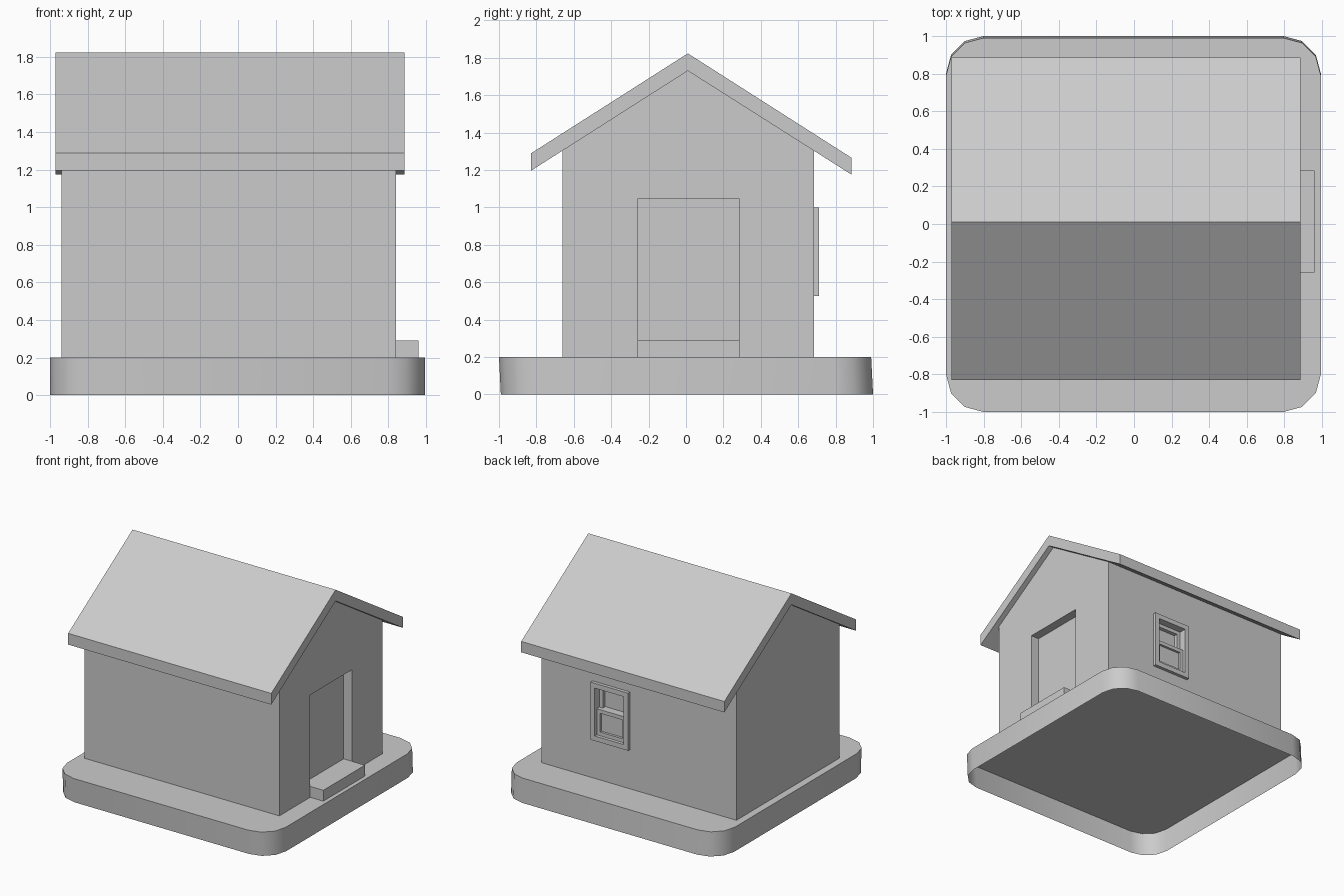
import bpy, bmesh, math

if "Cube" in bpy.data.objects:
    bpy.data.objects.remove(bpy.data.objects["Cube"])


def add_mesh(name, bm):
    bmesh.ops.recalc_face_normals(bm, faces=bm.faces)
    mesh = bpy.data.meshes.new(name)
    bm.to_mesh(mesh)
    bm.free()
    obj = bpy.data.objects.new(name, mesh)
    bpy.context.collection.objects.link(obj)
    return obj


def box(name, x, y, z):
    bm = bmesh.new()
    bmesh.ops.create_cube(bm, size=1)
    for v in bm.verts:
        for i, (lo, hi) in enumerate((x, y, z)):
            v.co[i] = hi if v.co[i] > 0 else lo
    return add_mesh(name, bm)


def prism(name, profile, x0, x1):
    """Extrude a (y, z) profile along x."""
    bm = bmesh.new()
    face = bm.faces.new([bm.verts.new((x0, y, z)) for y, z in profile])
    ext = bmesh.ops.extrude_face_region(bm, geom=[face])
    for v in ext["geom"]:
        if isinstance(v, bmesh.types.BMVert):
            v.co.x = x1
    return add_mesh(name, bm)


def cut(target, cutter):
    cutter.hide_render = True
    cutter.hide_viewport = True
    mod = target.modifiers.new("cut", "BOOLEAN")
    mod.operation = "DIFFERENCE"
    mod.solver = "EXACT"
    mod.object = cutter


def frame(name, x, y, z, w):
    """Rectangular frame in the xz plane, border width w."""
    bm = bmesh.new()
    rings = []
    for yy in y:
        for d in (0, w):
            rings.append([bm.verts.new(p) for p in (
                (x[0] + d, yy, z[0] + d), (x[1] - d, yy, z[0] + d),
                (x[1] - d, yy, z[1] - d), (x[0] + d, yy, z[1] - d))])
    outer0, inner0, outer1, inner1 = rings
    for a, b in ((outer0, inner0), (outer1, inner1), (outer0, outer1), (inner0, inner1)):
        for i in range(4):
            j = (i + 1) % 4
            bm.faces.new((a[i], a[j], b[j], b[i]))
    return add_mesh(name, bm)


# Base slab: rounded square, open underneath, slightly leaning in y
bm = bmesh.new()
rings = []
for z, dy in ((0, 0.005), (0.2, -0.005)):
    ring = []
    for sx, sy, start in ((1, 1, 0), (-1, 1, 90), (-1, -1, 180), (1, -1, 270)):
        for k in range(4):
            a = math.radians(start + 30 * k)
            ring.append(bm.verts.new((0.797 * sx + 0.2 * math.cos(a) - 0.003,
                                      0.795 * sy + 0.2 * math.sin(a) + dy, z)))
    rings.append(ring)
low, top = rings
for i in range(16):
    j = (i + 1) % 16
    bm.faces.new((low[i], low[j], top[j], top[i]))
bm.faces.new(top)
base = add_mesh("base", bm)
bpy.context.view_layer.objects.active = base
base.select_set(True)
bpy.ops.object.shade_smooth_by_angle(angle=math.radians(40))
base.select_set(False)

# House body with gables tucked into the roof
house = prism("house_walls", [(-0.66, 0.2), (0.685, 0.2), (0.685, 1.32),
                              (0.01, 1.75), (-0.66, 1.32)], -0.94, 0.84)

# Roof
prism("roof", [(-0.83, 1.195), (0.01, 1.73), (0.885, 1.175),
               (0.885, 1.265), (0.01, 1.823), (-0.83, 1.288)], -0.97, 0.885)

# Door recess and step
cut(house, box("door_cutter", (0.765, 1.0), (-0.26, 0.285), (0.29, 1.045)))
box("door_step", (0.84, 0.96), (-0.258, 0.285), (0.2, 0.29))

# Sash window on the back wall
wx, wz = (0.03, 0.375), (0.525, 1.0)
b = 0.04
ix, iz = (wx[0] + b, wx[1] - b), (wz[0] + b, wz[1] - b)
mid = 0.765
cut(house, box("window_cutter", ix, (0.615, 0.9), iz))
frame("window_frame", wx, (0.68, 0.712), wz, b)
frame("upper_sash", ix, (0.618, 0.65), (mid - 0.015, iz[1]), 0.03)
frame("lower_sash", ix, (0.65, 0.685), (iz[0], mid + 0.015), 0.03)
box("lower_pane", (ix[0] + 0.02, ix[1] - 0.02), (0.655, 0.665), (iz[0] + 0.02, mid))
